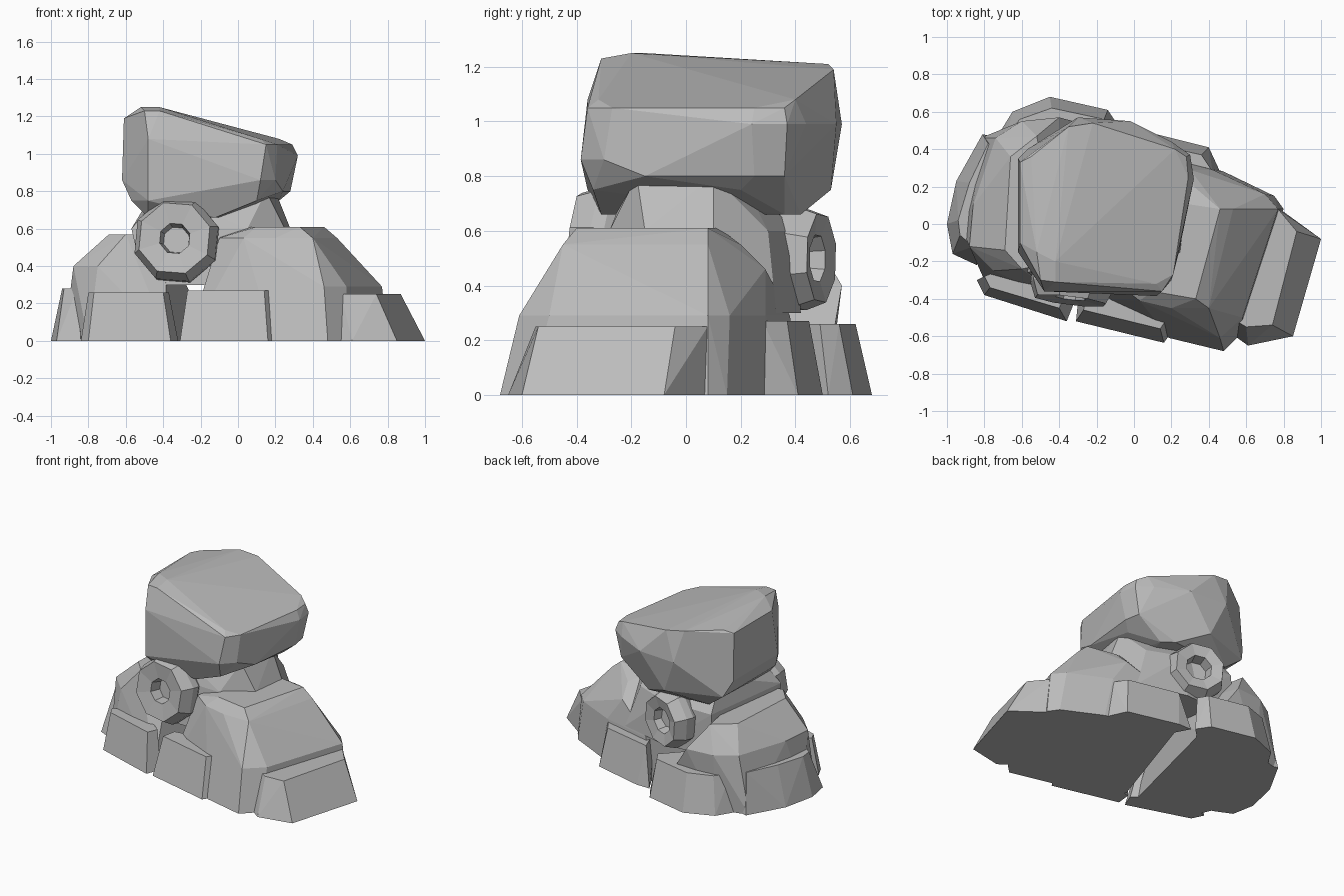
import bpy, bmesh, math
from mathutils import Vector, Matrix

if "Cube" in bpy.data.objects:
    bpy.data.objects.remove(bpy.data.objects["Cube"])

stone = bpy.data.materials.new("stone grey")
stone.diffuse_color = (0.5, 0.5, 0.5, 1)
stone.use_nodes = True
stone.node_tree.nodes["Principled BSDF"].inputs["Base Color"].default_value = stone.diffuse_color


def finish(name, bm):
    bmesh.ops.recalc_face_normals(bm, faces=bm.faces)
    mesh = bpy.data.meshes.new(name)
    bm.to_mesh(mesh)
    bm.free()
    mesh.materials.append(stone)
    obj = bpy.data.objects.new(name, mesh)
    bpy.context.collection.objects.link(obj)
    return obj


def rock(name, *levels):
    """Faceted rock: convex skin over outlines given as (z, [(x, y), ...])."""
    bm = bmesh.new()
    for z, outline in levels:
        for x, y in outline:
            bm.verts.new((x, y, z))
    res = bmesh.ops.convex_hull(bm, input=bm.verts)
    junk = set(res["geom_interior"]) | set(res["geom_unused"])
    bmesh.ops.delete(bm, geom=[v for v in junk if isinstance(v, bmesh.types.BMVert)], context='VERTS')
    bmesh.ops.dissolve_limit(bm, angle_limit=math.radians(4), verts=bm.verts, edges=bm.edges)
    finish(name, bm)


def ring_stone(name, centre, facing, radius, hole):
    """Eight-sided chamfered stone disc with a sunken hole, facing a direction."""
    profile = [(radius * .6, -.28), (radius, -.13), (radius, -.08),
               (radius * .85, 0), (hole, -.015), (hole * .85, -.09)]
    bm = bmesh.new()
    loops = []
    for r, d in profile:
        loops.append([bm.verts.new((r * math.cos((i + .4) * math.pi / 4),
                                    r * math.sin((i + .4) * math.pi / 4), d)) for i in range(8)])
    for a, b in zip(loops, loops[1:]):
        for i in range(8):
            j = (i + 1) % 8
            bm.faces.new((a[i], a[j], b[j], b[i]))
    bm.faces.new(loops[0])
    bm.faces.new(loops[-1])
    rot = Vector(facing).to_track_quat('Z', 'Y').to_matrix().to_4x4()
    bmesh.ops.transform(bm, matrix=Matrix.Translation(centre) @ rot, verts=bm.verts)
    finish(name, bm)


# Large sloping boulder on top
rock("top_boulder",
     (1.25, [(-.42, -.2), (-.52, -.15)]),
     (1.23, [(-.42, -.31), (-.5, -.3)]),
     (1.21, [(-.42, .4), (-.55, .36), (-.35, .52)]),
     (1.19, [(-.61, -.1), (-.61, .33), (-.22, .54)]),
     (1.08, [(.12, -.32), (.22, .4), (-.48, -.36)]),
     (1.05, [(.15, -.36), (.21, -.27), (.29, .25), (.28, .36)]),
     (0.99, [(.32, .24), (.3, .37), (.2, .44), (-.02, .55), (-.3, .57)]),
     (0.86, [(.12, -.385), (.2, -.3), (-.62, -.15), (-.62, .35), (-.47, -.36)]),
     (0.8, [(.24, -.15), (.28, .25), (.26, .36)]),
     (0.75, [(.1, -.34), (.22, .2), (-.2, .53), (-.57, -.2), (-.57, .4), (-.48, -.36)]),
     (0.66, [(-.12, -.31), (-.48, -.26), (-.45, .38), (0, .42), (.08, .36)]))

# Neck rock joining the boulder to the base
rock("neck_rock",
     (0.3, [(-.5, -.3), (.1, -.3), (.3, 0), (.25, .33), (-.1, .42), (-.5, .4)]),
     (0.6, [(-.57, -.26), (.05, -.28), (.25, -.15), (.28, .1), (.15, .3), (-.1, .4), (-.48, .4)]),
     (0.8, [(-.4, -.2), (.15, -.18), (.2, .1), (0, .2), (-.45, .25)]))

# Two main base rocks, with a narrow gap between them
rock("right_base_rock",
     (0, [(-.27, -.4), (.19, -.61), (.48, -.68), (.58, -.58), (.8, .08), (.75, .15), (.48, .28), (0, .42)]),
     (0.29, [(-.12, -.36), (.21, -.54), (.46, -.61), (.58, -.5), (.77, .08), (.7, .16), (.42, .29), (.05, .38)]),
     (0.46, [(.3, .29)]),
     (0.55, [(-.1, -.31), (.03, -.41), (.2, -.45), (.4, -.45), (.53, .08), (.32, .2)]),
     (0.61, [(.1, -.36), (.33, -.4), (.46, .08), (.2, .12), (0, 0)]))
rock("left_base_rock",
     (0, [(-.37, -.42), (-.8, -.3), (-.93, 0), (-.82, .46), (-.6, .52), (-.14, .5), (-.26, 0)]),
     (0.4, [(-.75, -.25), (-.88, -.12), (-.86, .1), (-.74, .46), (-.6, .55), (-.4, .57)]),
     (0.57, [(-.6, -.24), (-.69, -.14), (-.66, .36), (-.52, .47), (-.4, -.2)]))

# Low blocks around the foot of the base
rock("front_left_block",
     (0, [(-.84, -.3), (-.8, -.38), (-.36, -.52), (-.32, -.42), (-.6, -.2)]),
     (0.26, [(-.8, -.28), (-.77, -.34), (-.4, -.45), (-.37, -.38), (-.6, -.2)]))
rock("front_middle_block",
     (0, [(-.3, -.42), (-.31, -.52), (.16, -.635), (.22, -.55), (.1, -.3)]),
     (0.27, [(-.25, -.36), (-.27, -.46), (.14, -.56), (.18, -.5), (.1, -.3)]))
rock("right_end_block",
     (0, [(.54, -.6), (.61, -.65), (.85, -.6), (1, -.08), (.78, .08), (.5, -.2)]),
     (0.25, [(.55, -.52), (.6, -.55), (.74, -.54), (.87, -.04), (.77, .08), (.55, 0)]))
rock("back_right_block",
     (0, [(-.06, .5), (.04, .5), (.4, .41), (.46, .28), (.1, .2)]),
     (0.27, [(.0, .45), (.36, .37), (.42, .28), (.1, .2)]))
rock("back_left_block",
     (0, [(-.73, .47), (-.65, .6), (-.45, .68), (-.14, .61), (-.08, .52), (-.3, .3)]),
     (0.26, [(-.68, .47), (-.61, .56), (-.44, .62), (-.16, .56), (-.12, .49), (-.3, .3)]))
rock("left_end_block",
     (0, [(-.84, -.22), (-.97, -.16), (-1, 0), (-.95, .23), (-.81, .48), (-.72, .46)]),
     (0.28, [(-.86, -.12), (-.93, -.06), (-.94, .02), (-.88, .22), (-.78, .43), (-.7, .4)]))

# Ring-shaped stones on the front and back
ring_stone("front_ring_stone", (-.34, -.41, .55), (-.12, -1, .12), .235, .085)
ring_stone("back_ring_stone", (-.14, .495, .5), (.35, 1, 0), .2, .09)
